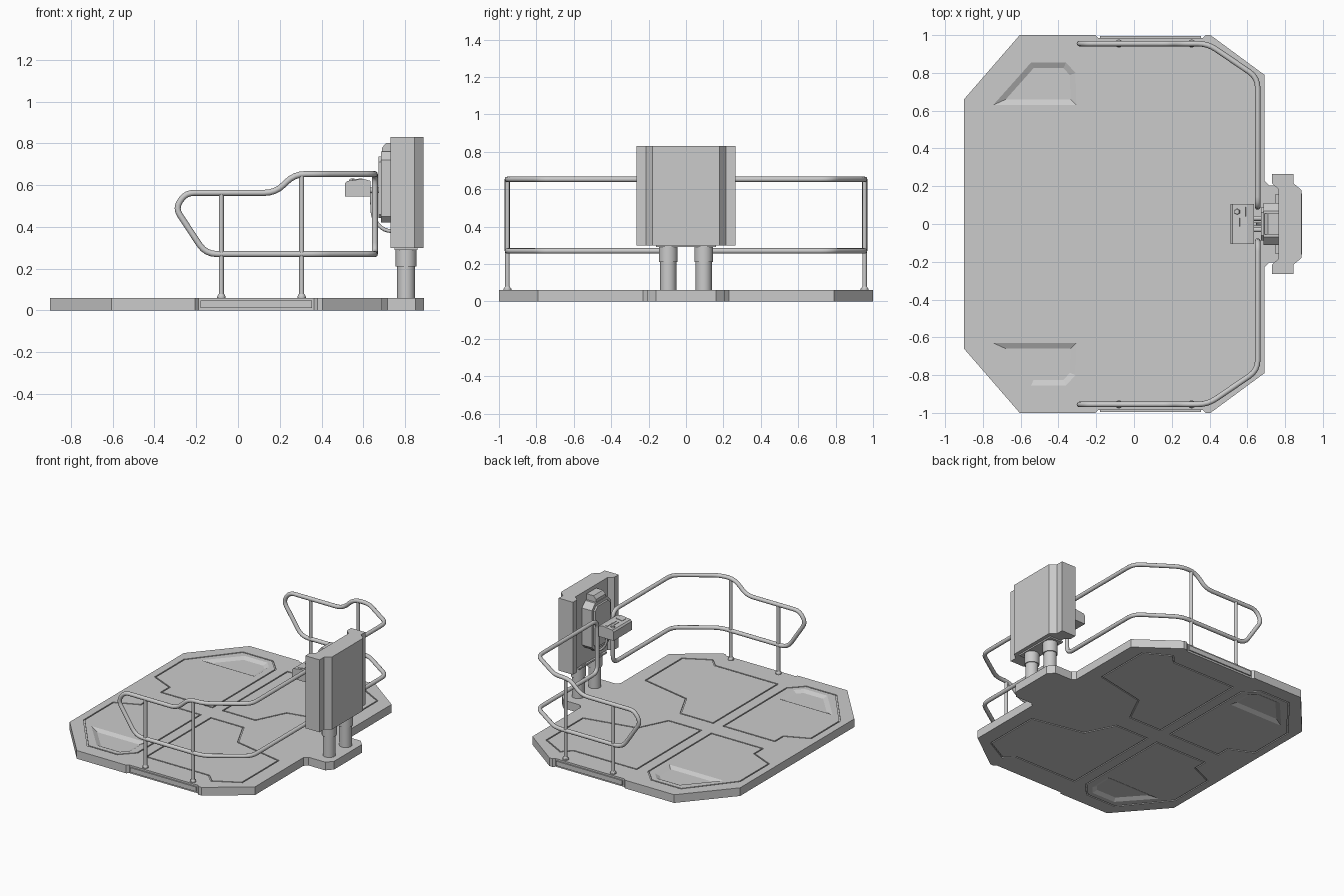
import bpy, bmesh, math
from mathutils import Vector, Matrix

if "Cube" in bpy.data.objects:
    bpy.data.objects.remove(bpy.data.objects["Cube"])


def finish(bm, name, smooth=False):
    bmesh.ops.recalc_face_normals(bm, faces=bm.faces)
    me = bpy.data.meshes.new(name)
    bm.to_mesh(me)
    bm.free()
    ob = bpy.data.objects.new(name, me)
    bpy.context.collection.objects.link(ob)
    if smooth:
        shade(ob)
    return ob


def shade(ob):
    bpy.ops.object.select_all(action='DESELECT')
    ob.select_set(True)
    bpy.context.view_layer.objects.active = ob
    bpy.ops.object.shade_smooth_by_angle(angle=math.radians(35))


def flip(pts):
    return [(x, -y) for x, y in pts]


def both(half):
    """Close a half outline (y >= 0) by mirroring it across y = 0."""
    return half + flip(half)[::-1]


def loft(bm, low, high, z0, z1):
    a = [bm.verts.new((x, y, z0)) for x, y in low]
    b = [bm.verts.new((x, y, z1)) for x, y in high]
    n = len(a)
    bm.faces.new(a)
    bm.faces.new(b)
    for i in range(n):
        bm.faces.new((a[i], a[(i + 1) % n], b[(i + 1) % n], b[i]))


def prism(name, pts, lo, hi, axis='z'):
    bm = bmesh.new()
    loft(bm, pts, pts, lo, hi)
    if axis == 'y':      # profile given as (x, z), extruded along y
        for v in bm.verts:
            v.co = Vector((v.co.x, v.co.z, v.co.y))
    elif axis == 'x':    # profile given as (y, z), extruded along x
        for v in bm.verts:
            v.co = Vector((v.co.z, v.co.x, v.co.y))
    return finish(bm, name)


def offset(pts, d):
    """Move a closed outline inwards by d."""
    n = len(pts)
    area = sum(pts[i - 1][0] * pts[i][1] - pts[i][0] * pts[i - 1][1] for i in range(n))
    s = 1 if area > 0 else -1
    out = []
    for i in range(n):
        p, a, c = Vector(pts[i]), Vector(pts[i - 1]), Vector(pts[(i + 1) % n])
        e, f = (p - a).normalized(), (c - p).normalized()
        n1, n2 = Vector((-e.y, e.x)) * s, Vector((-f.y, f.x)) * s
        out.append(tuple(p + (n1 + n2) * (d / (1 + n1.dot(n2)))))
    return out


def ring(bm, pts, width, z0, z1):
    """Closed trench-shaped cutter following an outline."""
    inner, n = offset(pts, width), len(pts)
    q = [[bm.verts.new((x, y, z)) for x, y in o] for o, z in
         ((pts, z0), (inner, z0), (inner, z1), (pts, z1))]
    for k in range(4):
        a, b = q[k], q[(k + 1) % 4]
        for i in range(n):
            j = (i + 1) % n
            bm.faces.new((a[i], a[j], b[j], b[i]))


def tube(name, pts, r, fillet, cyclic=False):
    pts, out, n = [Vector(p) for p in pts], [], len(pts)
    for i, p in enumerate(pts):
        if not cyclic and i in (0, n - 1):
            out.append(p)
            continue
        a, c = pts[i - 1] - p, pts[(i + 1) % n] - p
        f = min(fillet, a.length * .45, c.length * .45)
        s, e = p + a.normalized() * f, p + c.normalized() * f
        out += [s * (1 - t) ** 2 + p * 2 * t * (1 - t) + e * t * t for t in (0, .25, .5, .75, 1)]
    cu = bpy.data.curves.new(name, 'CURVE')
    cu.dimensions = '3D'
    cu.bevel_depth, cu.bevel_resolution, cu.use_fill_caps = r, 4, True
    sp = cu.splines.new('POLY')
    sp.points.add(len(out) - 1)
    for q, p in zip(sp.points, out):
        q.co = (*p, 1)
    sp.use_cyclic_u = cyclic
    ob = bpy.data.objects.new(name, cu)
    bpy.context.collection.objects.link(ob)
    bpy.ops.object.select_all(action='DESELECT')
    ob.select_set(True)
    bpy.context.view_layer.objects.active = ob
    bpy.ops.object.convert(target='MESH')
    shade(bpy.context.object)


def cylinders(name, x, y, parts, seg=24):
    bm = bmesh.new()
    for r1, r2, z0, z1 in parts:
        bmesh.ops.create_cone(bm, cap_ends=True, segments=seg, radius1=r1, radius2=r2,
                              depth=z1 - z0, matrix=Matrix.Translation((x, y, (z0 + z1) / 2)))
    finish(bm, name, True)


# platform slab with side notches and rear tab
platform = prism("platform", both([
    (-.9, .66), (-.605, 1), (-.205, 1), (-.19, .985), (.365, .985), (.38, 1), (.405, 1),
    (.69, .79), (.69, .23), (.715, .205), (.85, .205), (.89, .16)]), 0, .06)

# panel grooves and corner recesses, cut on top and underside
front_panel = [(-.845, .58), (-.59, .9), (-.345, .9), (-.25, .8), (-.25, .065),
               (-.675, .065), (-.675, .165), (-.845, .24)]
rear_panel = [(-.175, .065), (-.175, .82), (.335, .82), (.4, .885), (.585, .785),
              (.585, .358), (.2, .277), (.095, .065)]
recess = [(-.745, .63), (-.545, .855), (-.36, .855), (-.31, .8), (-.305, .63)]
bm = bmesh.new()
for f in (list, flip):
    for surf, d in ((.06, 1), (0, -1)):
        for panel in (front_panel, rear_panel):
            ring(bm, f(panel), .009, surf - .007 * d, surf + .01 * d)
        p = f(recess)
        loft(bm, offset(p, .03), offset(p, -.012), surf - .015 * d, surf + .006 * d)
cutter = finish(bm, "floor_cutter")
cutter.hide_render = True
cutter.hide_viewport = False
mod = platform.modifiers.new("grooves", 'BOOLEAN')
mod.operation, mod.solver, mod.object = 'DIFFERENCE', 'EXACT', cutter
bpy.context.view_layer.objects.active = platform
bpy.ops.object.modifier_apply(modifier=mod.name)
bpy.data.objects.remove(cutter)

for s, side in ((1, "left"), (-1, "right")):
    # raised strip in the side notch
    prism("side_strip_" + side, [(-.18, .013), (.355, .013), (.355, .047), (-.18, .047)],
          *sorted((s * .98, s * .994)), axis='y')
    # guard rail loop
    tube("guard_rail_" + side, [(x, s * y, z) for x, y, z in (
        (.655, .09, .27), (.655, .775, .27), (.39, .955, .27), (-.155, .955, .27),
        (-.3, .955, .49), (-.25, .955, .563), (.18, .955, .563), (.27, .955, .653),
        (.39, .955, .653), (.655, .775, .653), (.655, .09, .653))], .0145, .055, True)
    # rail posts with foot collars
    for i, (x, top) in enumerate(((-.08, .56), (.305, .65))):
        cylinders(f"rail_post_{side}_{i + 1}", x, s * .955,
                  [(.012, .012, .05, top), (.021, .021, .055, .068), (.019, .013, .068, .08)], 16)
    # cabinet legs
    cylinders("cabinet_leg_" + side, .805, s * .095,
              [(.043, .043, .05, .22), (.05, .05, .21, .305)], 32)
    # arms holding the control box
    tube("control_arm_" + side, [(.61, s * .03, .575), (.69, s * .03, .575)], .013, .01)

# cabinet body with front and rear channels
prism("cabinet", both([(.765, .11), (.765, .185), (.73, .215), (.73, .265), (.845, .265),
                       (.845, .215), (.887, .18)]), .3, .83)
prism("cabinet_underside", both([(.75, .16), (.86, .16)]), .29, .302)

# chamfered front hatch with raised inner plate and hood
hatch = [(-.11, .45), (-.08, .42), (.08, .42), (.11, .45), (.11, .72), (.07, .76), (-.07, .76), (-.11, .72)]
prism("hatch", hatch, .685, .77, 'x')
prism("hatch_plate", offset(hatch, .022), .672, .69, 'x')
prism("hatch_hood", [(.69, .74), (.69, .78), (.71, .803), (.77, .803), (.77, .74)], -.055, .055, 'y')

# control box and its top fittings
prism("control_box", [(.512, .545), (.512, .608), (.522, .62), (.6, .63), (.635, .62), (.635, .545)],
      -.105, .105, 'y')
tilt = Matrix.Translation((.561, 0, .6255)) @ Matrix.Rotation(-math.atan2(.01, .078), 4, 'Y')
bm = bmesh.new()
for x, y, w, h in ((.022, .065, .018, .05), (-.005, .01, .008, .045), (.015, .01, .008, .045),
                   (.01, -.065, .05, .045)):
    bmesh.ops.create_cube(bm, matrix=tilt @ Matrix.Translation((x, y, .0005)) @ Matrix.Diagonal((w, h, .005, 1)))
bmesh.ops.create_cone(bm, cap_ends=True, segments=6, radius1=.017, radius2=.014, depth=.012,
                      matrix=tilt @ Matrix.Translation((-.015, .065, .002)))
finish(bm, "control_fittings")

# cable from control box to cabinet
tube("control_cable", [(.64, 0, .56), (.645, 0, .44), (.7, 0, .38), (.78, 0, .38)], .009, .06)
